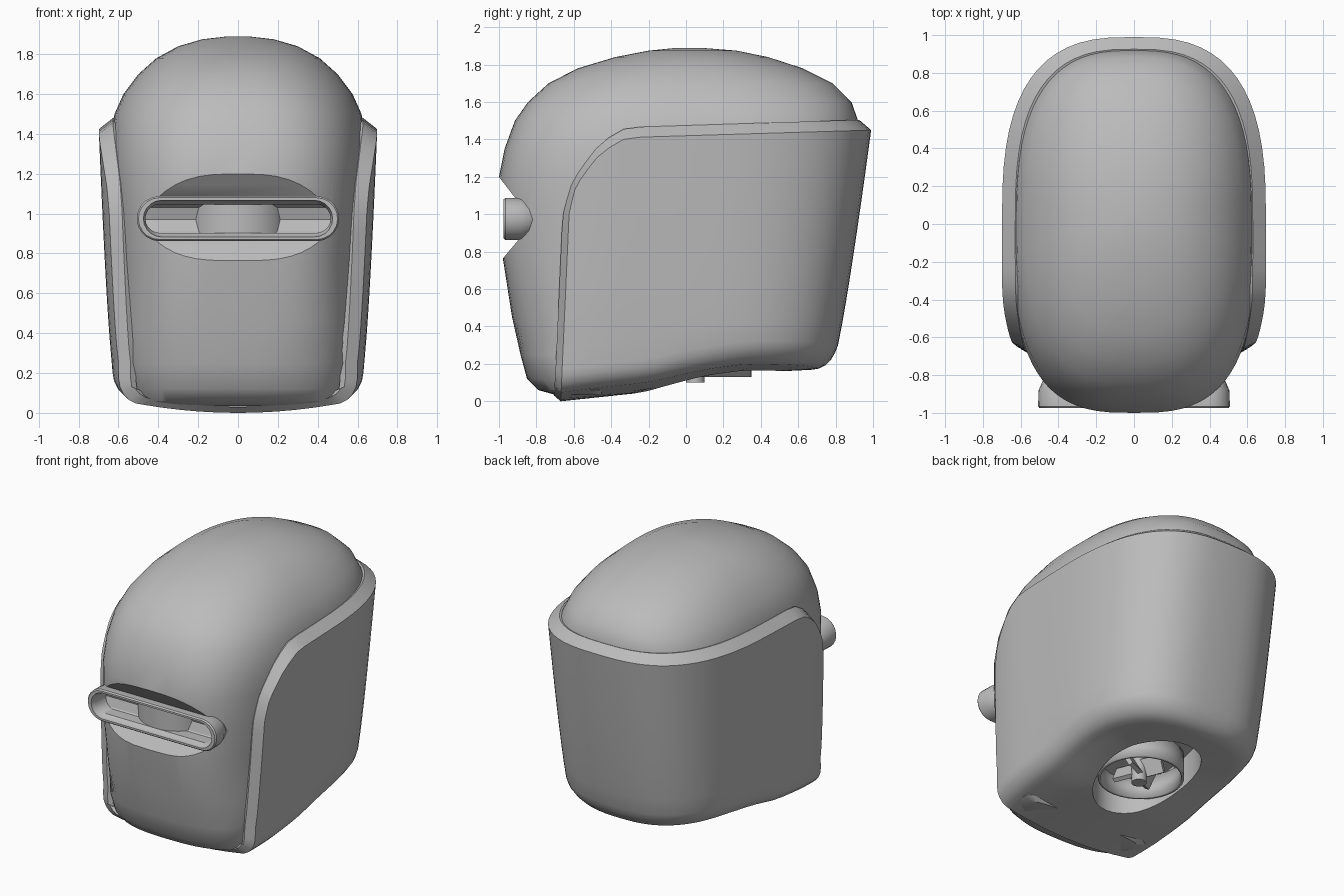
import bpy, bmesh
from math import sin, cos, pi, atan2, sqrt, radians
from mathutils import Matrix, Vector

cube = bpy.data.objects.get("Cube")
if cube:
    bpy.data.objects.remove(cube, do_unlink=True)

# One plain grey for everything
grey = bpy.data.materials.new("plain_grey")
grey.use_nodes = True
GREY = (0.5, 0.5, 0.5, 1)
grey.diffuse_color = GREY
grey.node_tree.nodes["Principled BSDF"].inputs["Base Color"].default_value = GREY


def finish(name, bm):
    """Turn a bmesh into a named grey object."""
    bmesh.ops.recalc_face_normals(bm, faces=bm.faces)
    mesh = bpy.data.meshes.new(name)
    bm.to_mesh(mesh)
    bm.free()
    mesh.materials.append(grey)
    obj = bpy.data.objects.new(name, mesh)
    bpy.context.collection.objects.link(obj)
    return obj


def smooth(obj):
    bpy.ops.object.select_all(action='DESELECT')
    obj.select_set(True)
    bpy.context.view_layer.objects.active = obj
    bpy.ops.object.shade_smooth_by_angle(angle=radians(32))


def loft(name, rings, caps=True):
    """Skin equal-length closed rings."""
    bm = bmesh.new()
    loops = [[bm.verts.new(p) for p in ring] for ring in rings]
    for a, b in zip(loops, loops[1:]):
        for i in range(len(a)):
            j = (i + 1) % len(a)
            bm.faces.new((a[i], a[j], b[j], b[i]))
    if caps:
        bm.faces.new(loops[0])
        bm.faces.new(loops[-1])
    return finish(name, bm)


def lerp_table(table, t):
    for (a, u), (b, v) in zip(table, table[1:]):
        if t <= b:
            return u + (v - u) * max(0, (t - a) / (b - a))
    return table[-1][1]


def power(value, n):
    return (1 if value > 0 else -1) * abs(value) ** (2 / n)


# Inner dome: height, half width, front y, back y
DOME = [
    (.035, .44, -.70, -.45), (.06, .5, -.79, -.42), (.12, .53, -.85, -.4),
    (.25, .56, -.885, -.4), (.45, .6, -.93, .6), (.77, .62, -.98, .8),
    (1, .635, -.995, .86), (1.2, .645, -1, .9), (1.35, .645, -.97, .92),
    (1.5, .62, -.915, .92), (1.6, .575, -.845, .885), (1.7, .5, -.735, .785),
    (1.78, .41, -.58, .625), (1.84, .3, -.38, .44), (1.875, .18, -.2, .27),
    (1.89, .05, -.05, .08)]


def dome_ring(z, w, front, back, count=72):
    low = z < .3
    mid = -.5 if low else 0
    n = 2.6 if low else 2 + 1.15 * sqrt(1.89 - z)
    ring = []
    for i in range(count):
        a = 2 * pi * i / count
        s = power(sin(a), n)
        y = mid + s * (back - mid if s > 0 else mid - front)
        ring.append((w * power(cos(a), n), y, z))
    return ring


dome = loft("inner_dome", [dome_ring(*row) for row in DOME])

# Lens-shaped recess across the front of the dome
notch = [(-1.1, 1.33), (-.9, 1.07), (-.84, 1.03), (-.82, .97), (-.84, .91),
         (-.89, .87), (-1.1, .62)]
cutter = loft("recess_cutter", [[(x, y, z) for y, z in notch] for x in (-.8, .8)])
cutter.hide_render = True
cut = dome.modifiers.new("recess", 'BOOLEAN')
cut.operation = 'DIFFERENCE'
cut.solver = 'EXACT'
cut.object = cutter
bpy.context.view_layer.objects.active = dome
bpy.ops.object.modifier_apply(modifier=cut.name)
bpy.data.objects.remove(cutter, do_unlink=True)
smooth(dome)

# Outer shell: columns run from the underside opening out and up to the rim
BOTTOM = [(-.67, 0), (-.2, .05), (.1, .12), (.3, .15), (.7, .17)]
RIM = [(-.63, 1), (-.61, 1.12), (-.57, 1.2), (-.47, 1.33), (-.33, 1.41), (1, 1.45)]
ROUND = .13
HOLE_Y, HOLE_A, HOLE_B = .13, .3, .41


def underside(x, y):
    return lerp_table(BOTTOM, y) + .18 * x * x


def shell_point(px, py, z, inset):
    rise = max(0, min(1, (z - .25) / 1.2))
    width = .63 + .07 * rise ** .7 - inset
    if py > 0:
        return px * width, py * (.8 + .19 * rise ** .85 - inset)
    width *= 1 - .05 * max(0, (-py - .55) / .45) ** 2
    return px * width, py * (.67 - .045 * z)


def shell_column(px, py, wall):
    x, y = shell_point(px, py, underside(px * .48, py * .67), ROUND)
    base = underside(x, y)
    a = atan2((y - HOLE_Y) / HOLE_B, x / HOLE_A)
    hx, hy = HOLE_A * cos(a), HOLE_Y + HOLE_B * sin(a)
    points = [(hx * .96, hy, underside(hx, hy) + .2)]
    for i in range(5):
        t = i / 4
        bx, by = hx + (x - hx) * t, hy + (y - hy) * t
        points.append((bx, by, underside(bx, by)))
    if wall:
        for i in range(1, 6):
            phi = i / 5 * pi / 2
            z = base + ROUND * (1 - cos(phi))
            points.append((*shell_point(px, py, z, ROUND * (1 - sin(phi))), z))
        start, top = base + ROUND, lerp_table(RIM, py * (.63 if py < 0 else 1))
        for i in range(1, 11):
            z = start + (top - start) * i / 10
            points.append((*shell_point(px, py, z, 0), z))
    return points


side = [-1, -.985, -.96, -.92, -.86, -.78, -.68, -.55, -.4, -.25, -.1]
plan = [(1, p, True) for p in side]
plan += [(power(cos(pi * i / 32), 2.8), max(.0001, power(sin(pi * i / 32), 2.8)), True)
         for i in range(33)]
plan += [(-1, p, True) for p in reversed(side)]
plan += [(-1 + i / 5, -1, False) for i in range(1, 10)]

bm = bmesh.new()
columns = [[bm.verts.new(p) for p in shell_column(*c)] for c in plan]
for i, a in enumerate(columns):
    b = columns[(i + 1) % len(columns)]
    for k in range(min(len(a), len(b)) - 1):
        bm.faces.new((a[k], b[k], b[k + 1], a[k + 1]))
bm.faces.new([c[0] for c in columns])


def chamfer(co):
    f = max(0, min(1, (co.z - .95) / .4))
    y = co.y * .935 if co.y > 0 else co.y - .035 * (1 - f)
    return Vector((co.x * .9, y, co.z + .055 * f + (.03 if co.z < .1 else 0)))


def tuck(co):
    return Vector((co.x * .95, co.y * .97, co.z - .01))


# Slanted rim, then a lip tucked in against the dome
edges = [e for e in bm.edges if e.is_boundary]
for move in (chamfer, tuck):
    new = bmesh.ops.extrude_edge_only(bm, edges=edges)["geom"]
    for v in new:
        if isinstance(v, bmesh.types.BMVert):
            v.co = move(v.co)
    edges = [e for e in new if isinstance(e, bmesh.types.BMEdge) and e.is_boundary]
smooth(finish("outer_shell", bm))


# Visor frame: stadium rings from the back, round the lip and into the slot
def stadium(half, r, y, steps=10):
    ring = []
    for sign in (1, -1):
        for i in range(steps + 1):
            a = -pi / 2 + pi * i / steps
            ring.append((sign * (half - r + r * cos(a)), y, .975 + sign * r * sin(a)))
    return ring


VISOR = [(.4, .04, -.74), (.47, .08, -.8), (.505, .113, -.88), (.508, .113, -.965),
         (.5, .105, -.975), (.475, .092, -.975), (.47, .088, -.95),
         (.465, .072, -.93), (.465, .072, -.8)]
smooth(loft("visor_frame", [stadium(*v) for v in VISOR]))


def cylinder(name, radius, depth, place, sides=32, caps=True):
    bm = bmesh.new()
    bmesh.ops.create_cone(bm, cap_ends=caps, segments=sides, radius1=radius,
                          radius2=radius, depth=depth,
                          matrix=Matrix.Translation(place))
    obj = finish(name, bm)
    smooth(obj)
    return obj


# Curved lens in the slot
cylinder("visor_lens", .26, .144, (0, -.67, .975), 64)

# Neck socket inside the underside opening
socket = cylinder("neck_socket", .28, .16, (0, .07, .21), 32, False)
wall = socket.modifiers.new("wall", 'SOLIDIFY')
wall.thickness = .02
cylinder("neck_post", .05, .2, (0, .05, .2), 12)
for i in range(4):
    bm = bmesh.new()
    turn = Matrix.Rotation(i * pi / 2 + .4, 4, 'Z')
    place = Matrix.Translation((0, .05, .2)) @ turn @ Matrix.Translation((.1, 0, 0))
    bmesh.ops.create_cube(bm, size=1, matrix=place @ Matrix.Rotation(.5, 4, 'X')
                          @ Matrix.Diagonal((.14, .03, .12, 1)))
    finish("neck_fin_%d" % (i + 1), bm)
